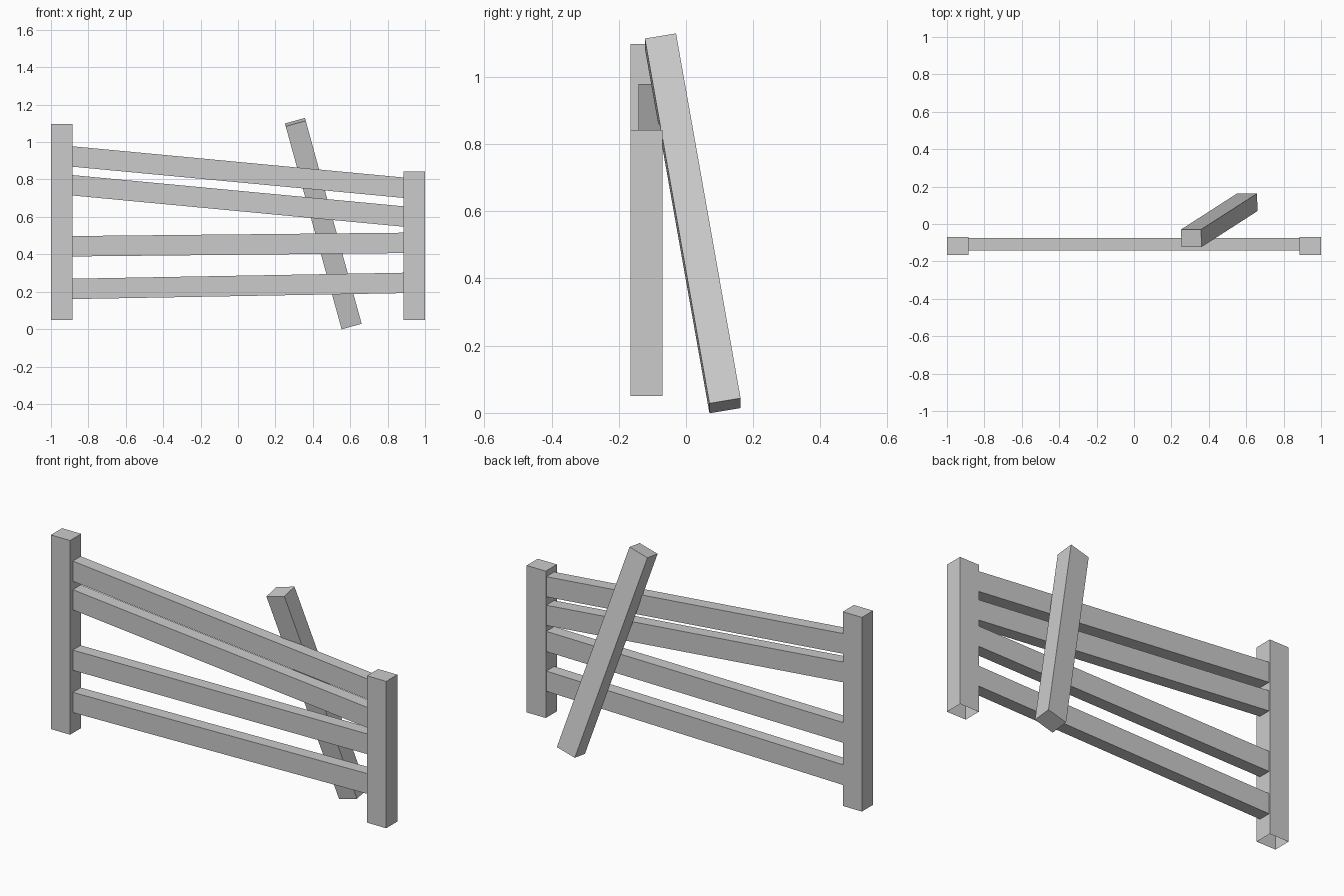
import bpy, bmesh
from mathutils import Matrix, Vector

if "Cube" in bpy.data.objects:
    bpy.data.objects.remove(bpy.data.objects["Cube"])


def box(name, size, matrix, shear=0.0, open_sides=()):
    """Box from a unit cube; shear lifts z along x, open_sides drops hidden faces."""
    bm = bmesh.new()
    bmesh.ops.create_cube(bm, size=1)
    bm.normal_update()
    drop = [f for f in bm.faces
            if any(f.normal.dot(Vector(d)) > 0.9 for d in open_sides)]
    if drop:
        bmesh.ops.delete(bm, geom=drop, context='FACES_ONLY')
    for v in bm.verts:
        t = v.co.x
        v.co = Vector(a * b for a, b in zip(v.co, size))
        v.co.z += shear * t
        v.co = matrix @ v.co
    bm.normal_update()
    mesh = bpy.data.meshes.new(name)
    bm.to_mesh(mesh)
    bm.free()
    obj = bpy.data.objects.new(name, mesh)
    bpy.context.collection.objects.link(obj)
    return obj


# Upright posts, open underneath
BASE = 0.05
for name, x, top in (("left_post", -0.943, 1.097), ("right_post", 0.943, 0.842)):
    box(name, (0.114, 0.095, top - BASE),
        Matrix.Translation((x, -0.118, (top + BASE) / 2)),
        open_sides=[(0, 0, -1)])

# Rails: centre heights at the left and right post, ends hidden against the posts
rails = [(0.923, 0.756), (0.769, 0.602), (0.443, 0.461), (0.215, 0.247)]
for i, (left, right) in enumerate(rails, 1):
    box(f"rail_{i}", (1.772, 0.067, 0.109),
        Matrix.Translation((0, -0.1085, (left + right) / 2)),
        shear=right - left, open_sides=[(1, 0, 0), (-1, 0, 0)])

# Loose plank leaning against the back
up = Vector((-0.299, -0.192, 1.085)).normalized()
side = Vector((up.z, 0, -up.x)).normalized()
depth = up.cross(side)
lean = Matrix((side, depth, up)).transposed().to_4x4()
box("leaning_plank", (0.111, 0.094, 1.142),
    Matrix.Translation((0.456, 0.02, 0.564)) @ lean)
